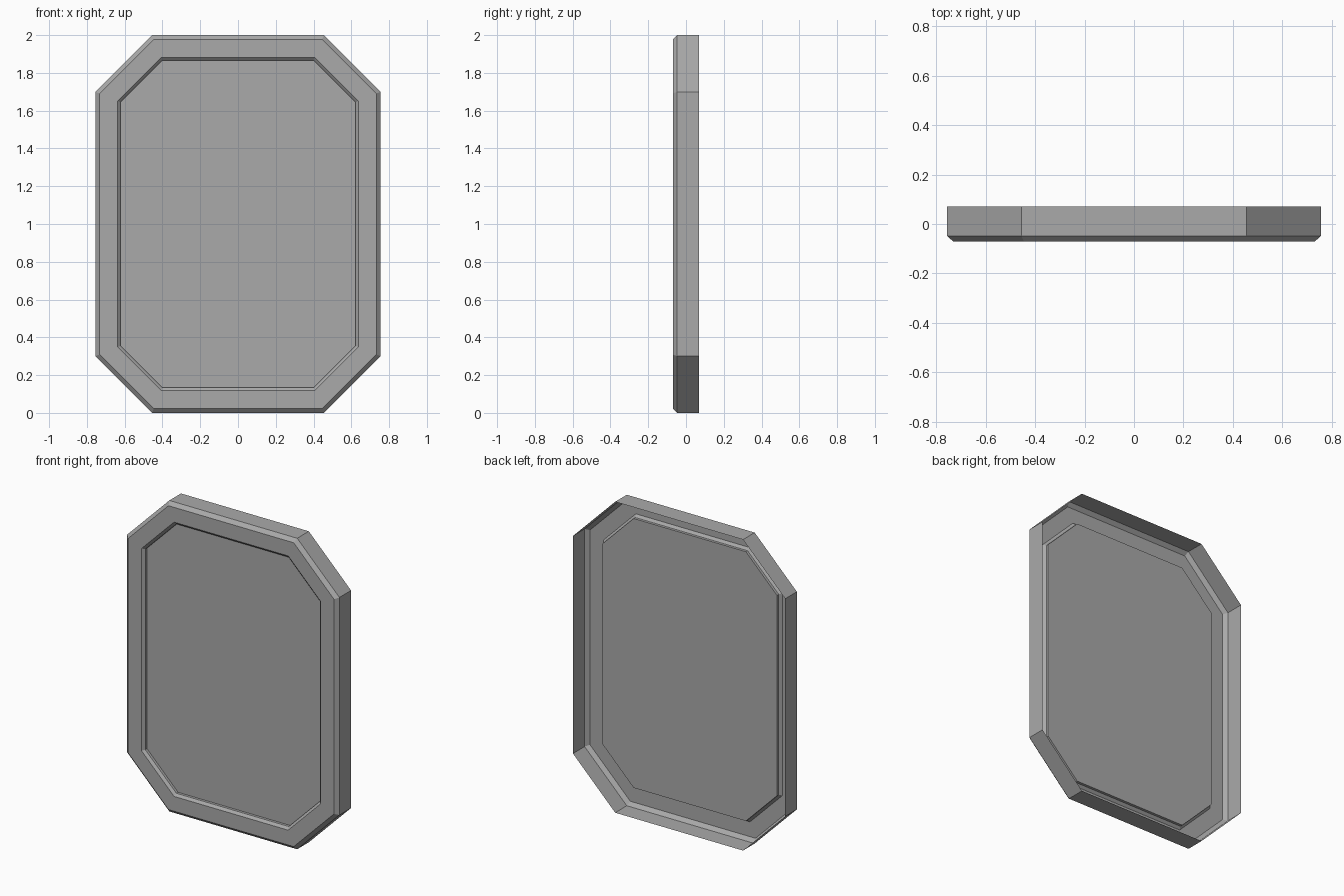
import bpy
import bmesh

if "Cube" in bpy.data.objects:
    bpy.data.objects.remove(bpy.data.objects["Cube"], do_unlink=True)

HALF_W, HALF_H, CORNER = 0.755, 1.0, 0.30   # outer octagon
TAN = 0.4142                                # corner shift per unit of inset

grey = bpy.data.materials.new("plain grey")
grey.use_nodes = True
colour = (0.4, 0.4, 0.4, 1)
grey.diffuse_color = colour
grey.node_tree.nodes["Principled BSDF"].inputs["Base Color"].default_value = colour


def octagon(bm, inset, y):
    """Ring of the clipped rectangle, moved inwards evenly on every side."""
    w, h = HALF_W - inset, HALF_H - inset
    cx = HALF_W - CORNER - inset * TAN
    cz = HALF_H - CORNER - inset * TAN
    pts = [(cx, -h), (w, -cz), (w, cz), (cx, h),
           (-cx, h), (-w, cz), (-w, -cz), (-cx, -h)]
    return [bm.verts.new((x, y, z + HALF_H)) for x, z in pts]


def build(name, profile, capped=False):
    """Thin shell lofted through (inset, y) rings, optionally closed at the last."""
    bm = bmesh.new()
    rings = [octagon(bm, inset, y) for inset, y in profile]
    for a, b in zip(rings, rings[1:]):
        for i in range(8):
            j = (i + 1) % 8
            bm.faces.new((a[i], a[j], b[j], b[i]))
    if capped:
        bm.faces.new(rings[-1])
    mesh = bpy.data.meshes.new(name)
    bm.normal_update()
    bm.to_mesh(mesh)
    bm.free()
    mesh.materials.append(grey)
    obj = bpy.data.objects.new(name, mesh)
    bpy.context.collection.objects.link(obj)
    return obj


# Open-backed frame: side wall, chamfer and flat front border
build("frame", [(0, 0.07), (0, -0.048), (0.023, -0.07), (0.118, -0.07)])

# Recessed panel: inner chamfer, short wall and flat sheet
build("recessed_panel", [(0.118, -0.07), (0.134, -0.055), (0.134, -0.038)], capped=True)
